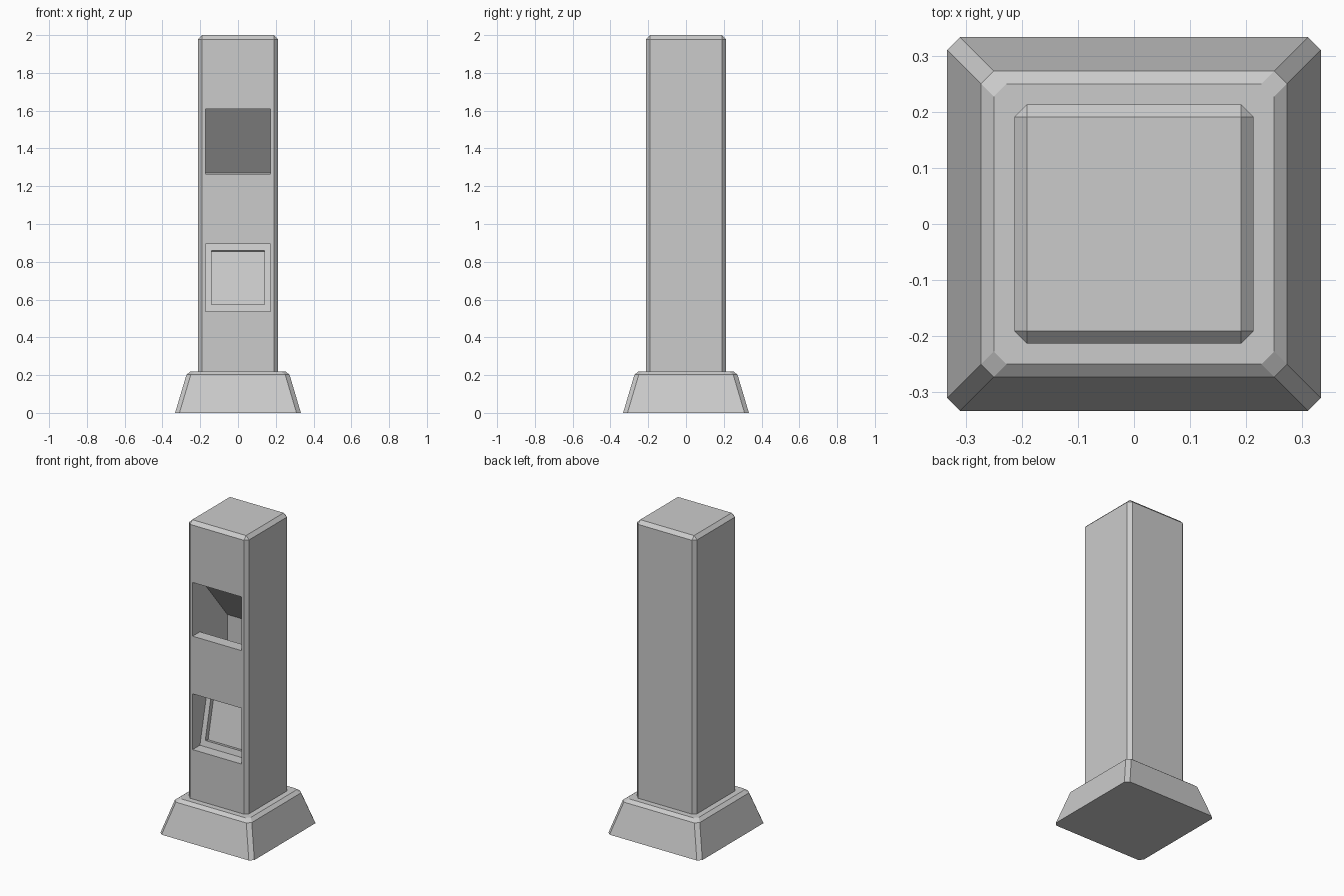
import bpy, bmesh

if "Cube" in bpy.data.objects:
    bpy.data.objects.remove(bpy.data.objects["Cube"])


def new_object(name, bm):
    bmesh.ops.remove_doubles(bm, verts=bm.verts, dist=1e-5)
    bmesh.ops.recalc_face_normals(bm, faces=bm.faces)
    mesh = bpy.data.meshes.new(name)
    bm.to_mesh(mesh)
    bm.free()
    obj = bpy.data.objects.new(name, mesh)
    bpy.context.collection.objects.link(obj)
    return obj


def loft(name, loops):
    """Join matching point loops with quads and cap both ends."""
    bm = bmesh.new()
    rings = [[bm.verts.new(p) for p in loop] for loop in loops]
    n = len(rings[0])
    for a, b in zip(rings, rings[1:]):
        for i in range(n):
            j = (i + 1) % n
            bm.faces.new((a[i], a[j], b[j], b[i]))
    bm.faces.new(rings[0])
    bm.faces.new(rings[-1])
    return new_object(name, bm)


def cut_square(half, chamfer, z):
    """Square outline with chamfered corners."""
    k = half - chamfer
    return [(half, -k, z), (half, k, z), (k, half, z), (-k, half, z),
            (-half, k, z), (-half, -k, z), (-k, -half, z), (k, -half, z)]


def carve(target, name, half_width, profile):
    """Subtract a side (y, z) profile extruded across x."""
    cutter = loft(name, [[(x, y, z) for y, z in profile]
                         for x in (-half_width, half_width)])
    mod = target.modifiers.new(name, 'BOOLEAN')
    mod.operation = 'DIFFERENCE'
    mod.solver = 'EXACT'
    mod.object = cutter
    bpy.context.view_layer.objects.active = target
    bpy.ops.object.modifier_apply(modifier=mod.name)
    bpy.data.objects.remove(cutter, do_unlink=True)


# Flared base with bevelled top edge
loft("base", [cut_square(0.333, 0.023, 0), cut_square(0.273, 0.023, 0.202),
              cut_square(0.25, 0.023, 0.22)])

# Bevelled column
column = loft("column", [cut_square(0.213, 0.022, 0.21),
                         cut_square(0.213, 0.022, 1.978),
                         cut_square(0.191, 0, 2.0)])

# Upper opening: short throat, then a chute falling to the back
carve(column, "chute_cutter", 0.173,
      [(-0.3, 1.265), (-0.139, 1.265), (0.139, 0.925),
       (0.139, 1.27), (-0.139, 1.61), (-0.3, 1.61)])

# Lower opening with a back panel leaning away at the top
low, high, foot, lean = 0.537, 0.895, -0.139, 0.226
carve(column, "niche_cutter", 0.173,
      [(-0.3, low), (foot, low), (foot + lean * (high - low), high), (-0.3, high)])

# Shallow recess square to the leaning panel
def panel_point(z, depth):
    return (foot + lean * (z - low) + 0.975 * depth, z - 0.22 * depth)


carve(column, "recess_cutter", 0.141,
      [panel_point(0.573, -0.02), panel_point(0.573, 0.03),
       panel_point(0.86, 0.03), panel_point(0.86, -0.02)])
